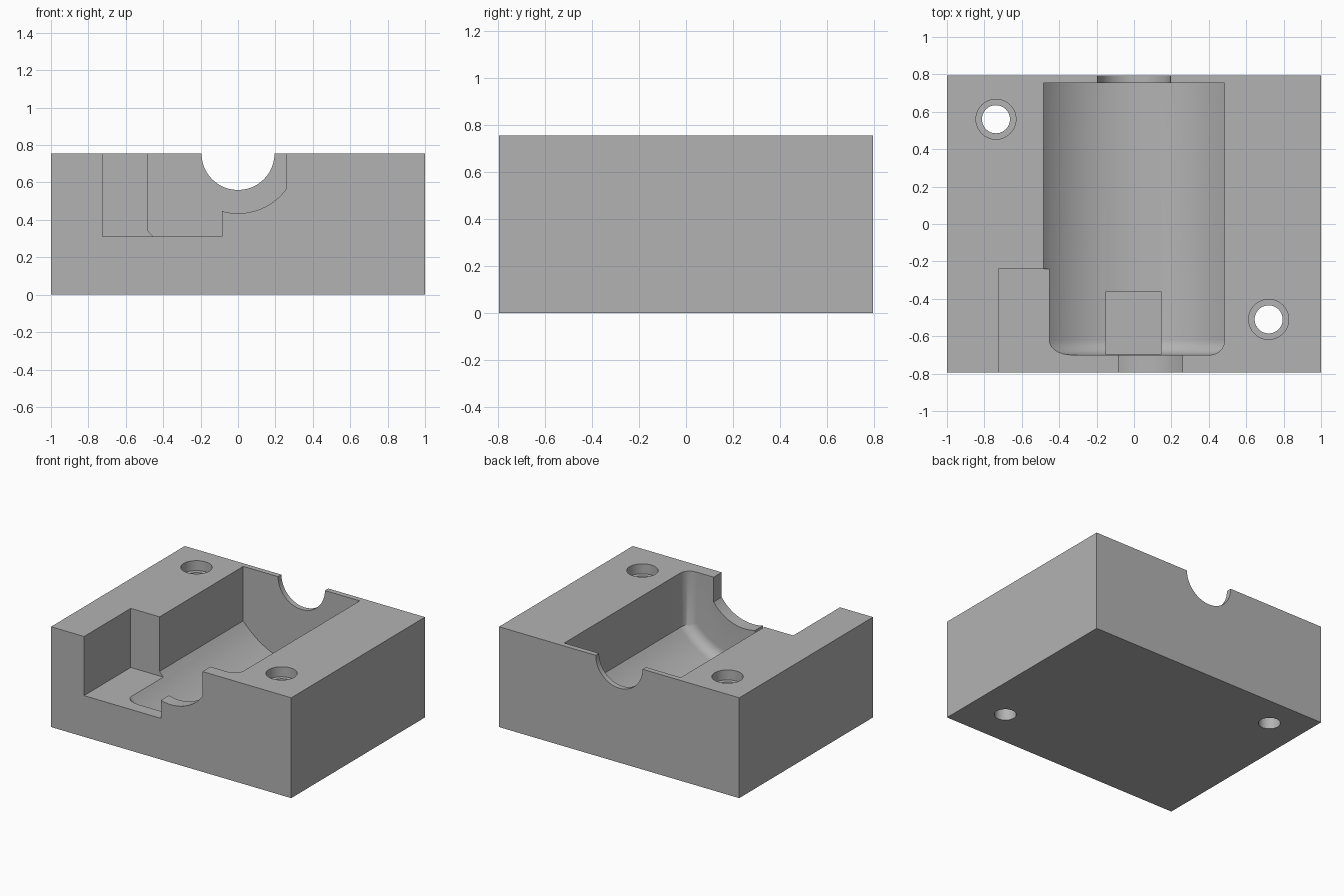
import bpy, bmesh, math
from mathutils import Matrix

old = bpy.data.objects.get("Cube")
if old:
    bpy.data.objects.remove(old, do_unlink=True)

TOP = 0.755      # height of the block and of every channel axis
ABOVE = 0.9      # cutters rise past the top face
HALF_Y = 0.795


def make_object(name, bm):
    bmesh.ops.recalc_face_normals(bm, faces=bm.faces)
    mesh = bpy.data.meshes.new(name)
    bm.to_mesh(mesh)
    bm.free()
    obj = bpy.data.objects.new(name, mesh)
    bpy.context.collection.objects.link(obj)
    return obj


def box(name, low, high):
    bm = bmesh.new()
    bmesh.ops.create_cube(bm, size=1)
    for v in bm.verts:
        v.co = [a + (b - a) * (c + 0.5) for a, b, c in zip(low, high, v.co)]
    return make_object(name, bm)


def rod(name, x, y, radius, low, high):
    bm = bmesh.new()
    bmesh.ops.create_cone(bm, cap_ends=True, segments=48, radius1=radius,
                          radius2=radius, depth=high - low,
                          matrix=Matrix.Translation((x, y, (low + high) / 2)))
    return make_object(name, bm)


def channel(name, sections, steps=48):
    """Loft round-bottomed sections (y, left, right, radius) along y."""
    bm = bmesh.new()
    rings = []
    for y, left, right, radius in sections:
        a, b = math.asin(left / radius), math.asin(right / radius)
        angles = [a + (b - a) * i / steps for i in range(steps + 1)]
        points = [(left, ABOVE)]
        points += [(radius * math.sin(t), TOP - radius * math.cos(t)) for t in angles]
        points += [(right, ABOVE)]
        rings.append([bm.verts.new((x, y, z)) for x, z in points])
    for r, s in zip(rings, rings[1:]):
        for i in range(len(r)):
            j = (i + 1) % len(r)
            bm.faces.new((r[i], r[j], s[j], s[i]))
    bm.faces.new(rings[0])
    bm.faces.new(rings[-1])
    return make_object(name, bm)


def cut(target, cutter):
    cutter.hide_render = True
    mod = target.modifiers.new("cut", 'BOOLEAN')
    mod.operation = 'DIFFERENCE'
    mod.solver = 'EXACT'
    mod.object = cutter
    bpy.context.view_layer.objects.active = target
    bpy.ops.object.modifier_apply(modifier=mod.name)
    bpy.data.objects.remove(cutter, do_unlink=True)


# Solid housing block
block = box("housing_block", (-1, -HALF_Y, 0), (1, HALF_Y, TOP))

# Main cavity, with a rounded edge all round its front end
FILLET, FRONT = 0.08, -0.70
sections = []
for i in range(9):
    t = math.pi / 2 * i / 8
    inset = FILLET * (1 - math.sin(t))
    sections.append((FRONT + FILLET * (1 - math.cos(t)),
                     inset - 0.485, 0.485 - inset, 0.635 - inset))
sections.append((0.755, -0.485, 0.485, 0.635))
cut(block, channel("cavity_cutter", sections))

# Side pocket open to the front
cut(block, box("pocket_cutter", (-0.725, -0.9, 0.31), (-0.085, -0.24, ABOVE)))

# Rounded front opening and half-round back opening
cut(block, channel("front_opening_cutter",
                   [(y, -0.2, 0.26, 0.32) for y in (-0.9, -0.6)]))
cut(block, channel("back_opening_cutter",
                   [(y, -0.195, 0.195, 0.195) for y in (0.7, 0.9)]))

# Shallow rectangular recess in the cavity floor
cut(block, box("floor_recess_cutter", (-0.15, -0.699, 0.07), (0.145, -0.36, 0.3)))

# Two counterbored screw holes
for x, y in ((-0.738, 0.56), (0.72, -0.51)):
    cut(block, rod("screw_hole_cutter", x, y, 0.075, -0.1, ABOVE))
    cut(block, rod("counterbore_cutter", x, y, 0.107, TOP - 0.075, ABOVE))

# Single grey finish
grey = bpy.data.materials.new("plain_grey")
grey.use_nodes = True
colour = (0.45, 0.45, 0.45, 1)
grey.diffuse_color = colour
grey.node_tree.nodes["Principled BSDF"].inputs["Base Color"].default_value = colour
block.data.materials.clear()
block.data.materials.append(grey)
for poly in block.data.polygons:
    poly.material_index = 0

bpy.ops.object.select_all(action='DESELECT')
block.select_set(True)
bpy.context.view_layer.objects.active = block
bpy.ops.object.shade_smooth_by_angle(angle=math.radians(30))
